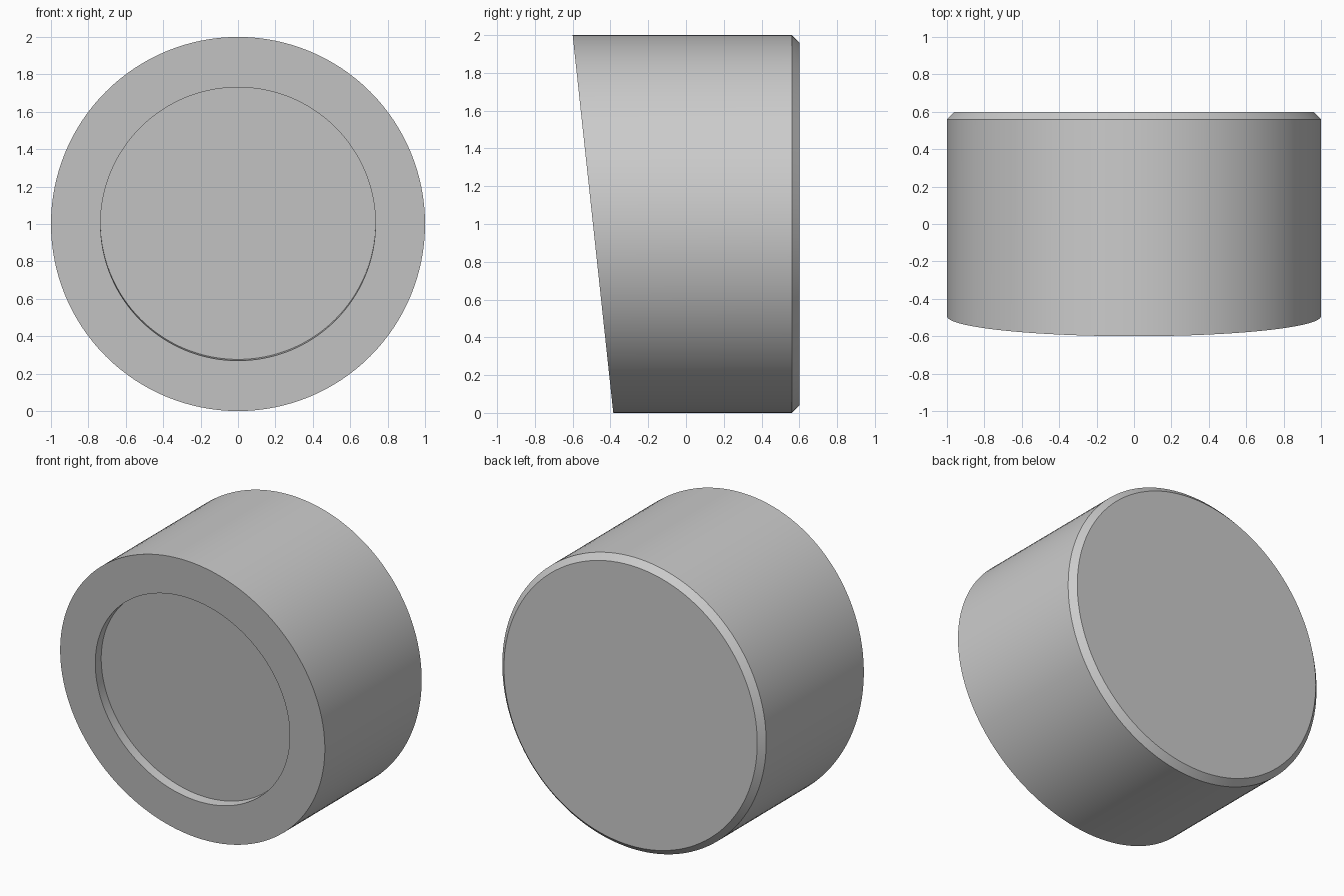
import bpy, bmesh
from math import sin, cos, tau, atan2
from mathutils import Vector

if "Cube" in bpy.data.objects:
    bpy.data.objects.remove(bpy.data.objects["Cube"])

N = 128
SLOPE = 0.1075                 # front face leans forward towards the top
TILT = atan2(SLOPE, 1)
CENTER = Vector((0, -0.4925, 1))
NORMAL_IN = Vector((0, cos(TILT), sin(TILT)))
UP = Vector((0, -sin(TILT), cos(TILT)))

bm = bmesh.new()


def ring(point):
    return [bm.verts.new(point(cos(tau * i / N), sin(tau * i / N))) for i in range(N)]


def straight(r, y):
    return ring(lambda c, s: (r * c, y, 1 + r * s))


def tilted(r, depth):
    return ring(lambda c, s: CENTER + Vector((r * c, 0, 0)) + UP * (r * s) + NORMAL_IN * depth)


# back cap, chamfer, barrel, slanted front rim, shallow recess
rings = [
    straight(0.96, 0.6),
    straight(1, 0.56),
    ring(lambda c, s: (c, -0.4925 - SLOPE * s, 1 + s)),
    tilted(0.735, 0),
    tilted(0.735, 0.065),
]
for a, b in zip(rings, rings[1:]):
    for i in range(N):
        j = (i + 1) % N
        bm.faces.new((a[i], a[j], b[j], b[i]))
bm.faces.new(rings[0])
bm.faces.new(rings[-1])
bmesh.ops.recalc_face_normals(bm, faces=bm.faces)

mesh = bpy.data.meshes.new("slanted_cap")
bm.to_mesh(mesh)
bm.free()
cap = bpy.data.objects.new("slanted_cap", mesh)
bpy.context.collection.objects.link(cap)

# smooth barrel with sharp rims
bpy.context.view_layer.objects.active = cap
cap.select_set(True)
bpy.ops.object.shade_smooth_by_angle(angle=0.5)
